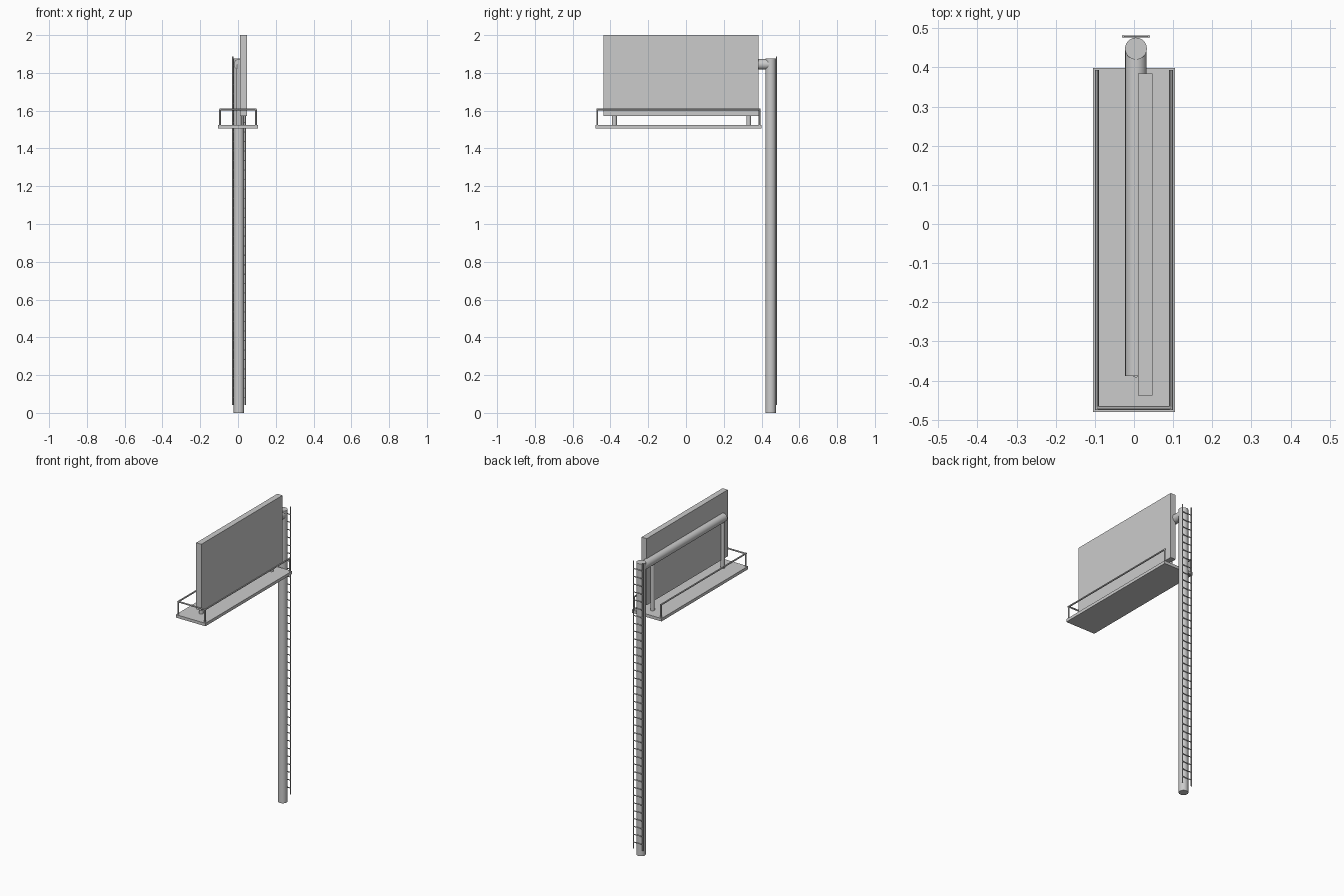
import bpy
from mathutils import Vector

if "Cube" in bpy.data.objects:
    bpy.data.objects.remove(bpy.data.objects["Cube"])

CX = 0.005  # shared x centre of pole, beam and ladder


def finish(obj, name, smooth=False):
    obj.name = name
    if smooth:
        bpy.ops.object.shade_smooth_by_angle()
    return obj


def box(name, lo, hi):
    lo, hi = Vector(lo), Vector(hi)
    bpy.ops.mesh.primitive_cube_add(size=1, location=(lo + hi) / 2)
    obj = bpy.context.object
    obj.scale = hi - lo
    bpy.ops.object.transform_apply(location=False, rotation=False, scale=True)
    return finish(obj, name)


def tube(name, a, b, radius, sides=24):
    a, b = Vector(a), Vector(b)
    d = b - a
    bpy.ops.mesh.primitive_cylinder_add(
        vertices=sides, radius=radius, depth=d.length, location=(a + b) / 2,
        rotation=d.to_track_quat('Z', 'Y').to_euler())
    return finish(bpy.context.object, name, True)


# Support pole and horizontal beam
tube("pole", (CX, 0.448, 0), (CX, 0.448, 1.876), 0.028)
tube("beam", (CX, 0.45, 1.845), (CX, -0.388, 1.845), 0.0275)

# Sign board
box("sign_board", (0.01, -0.438, 1.573), (0.047, 0.384, 2.0))

# Hangers from the beam to the walkway
for i, y in enumerate((-0.379, 0.332)):
    tube(f"hanger_{i}", (CX, y, 1.515), (CX, y, 1.845), 0.013, 16)

# Walkway platform
box("walkway", (-0.105, -0.48, 1.505), (0.105, 0.399, 1.524))

# Handrail around three sides, open at the ladder end
RX, Y0, Y1, RZ, RR = 0.095, -0.47, 0.389, 1.606, 0.005
for side, x in (("left", -RX), ("right", RX)):
    tube(f"rail_{side}", (x, Y0 - RR, RZ), (x, Y1 + RR, RZ), RR, 8)
    for end, y in (("front", Y0), ("back", Y1)):
        tube(f"rail_post_{side}_{end}", (x, y, 1.52), (x, y, RZ), RR, 8)
tube("rail_end", (-RX, Y0, RZ), (RX, Y0, RZ), RR, 8)

# Ladder on the back of the pole
LY, HALF, Z0, Z1 = 0.479, 0.033, 0.042, 1.888
for side, s in (("left", -1), ("right", 1)):
    tube(f"ladder_stile_{side}", (CX + s * HALF, LY, Z0), (CX + s * HALF, LY, Z1), 0.0035, 8)
RUNGS = 36
for i in range(RUNGS):
    z = Z0 + 0.04 + i * (Z1 - Z0 - 0.09) / (RUNGS - 1)
    tube(f"ladder_rung_{i}", (CX - HALF, LY, z), (CX + HALF, LY, z), 0.003, 8)
